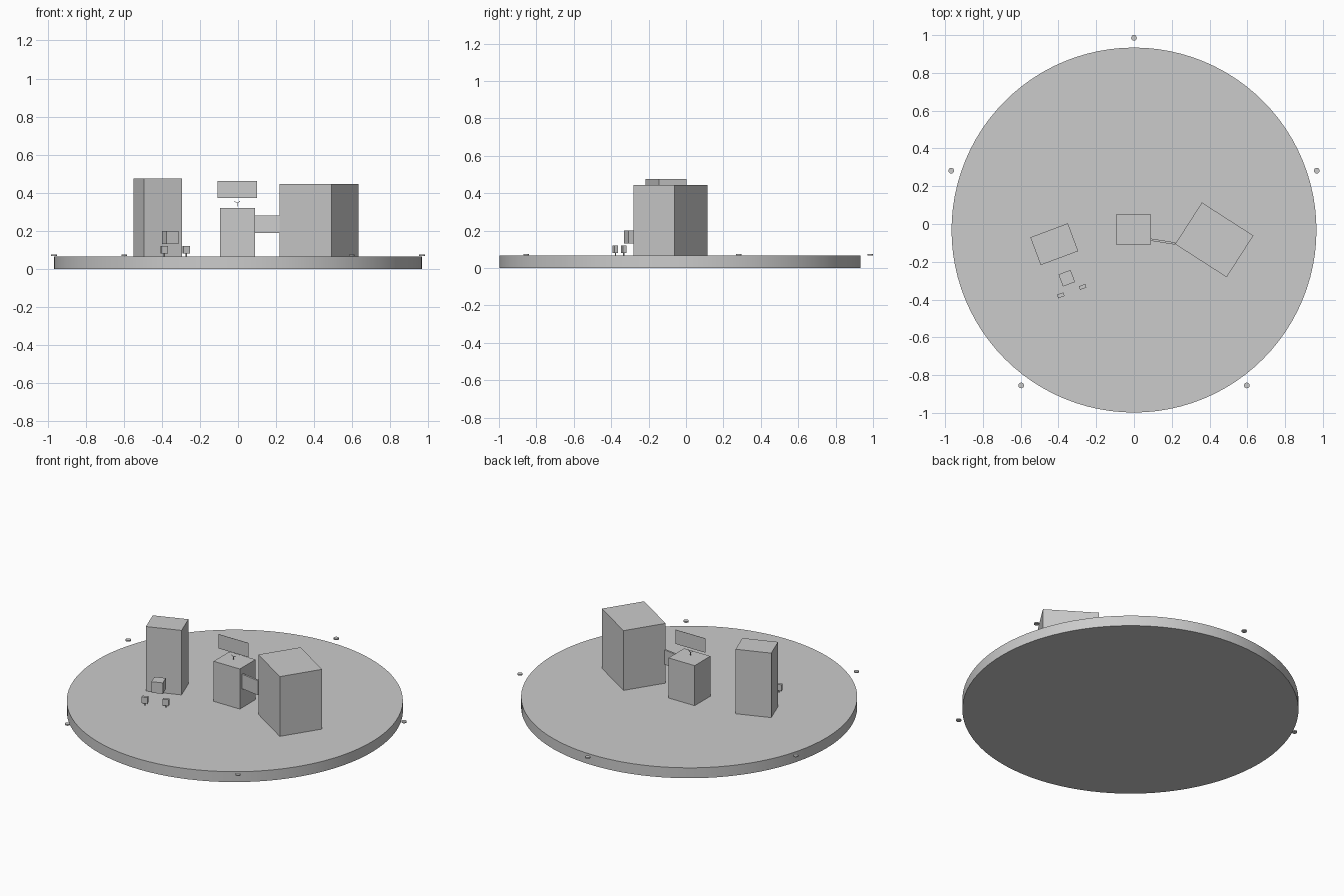
import bpy, math
from mathutils import Matrix, Vector

if "Cube" in bpy.data.objects:
    bpy.data.objects.remove(bpy.data.objects["Cube"])


def box(name, centre, size, z0, z1, turn=0.0):
    """Box from z0 to z1, turned about its vertical axis (degrees)."""
    bpy.ops.mesh.primitive_cube_add(size=1)
    ob = bpy.context.object
    ob.name = name
    ob.data.transform(Matrix.Diagonal((size[0], size[1], z1 - z0, 1)))
    ob.location = (centre[0], centre[1], (z0 + z1) / 2)
    ob.rotation_euler.z = math.radians(turn)
    return ob


def disc(name, centre, radius, z0, z1, sides):
    bpy.ops.mesh.primitive_cylinder_add(
        vertices=sides, radius=radius, depth=z1 - z0,
        location=(centre[0], centre[1], (z0 + z1) / 2))
    ob = bpy.context.object
    ob.name = name
    bpy.ops.object.shade_smooth_by_angle(angle=math.radians(30))
    return ob


CY = -0.032
TOP = 0.066

# Round base
disc("base", (0, CY), 0.966, 0, TOP, 96)

# Ring of five small markers just outside the base
for i in range(5):
    a = math.radians(90 + 72 * i)
    disc(f"marker_{i + 1}", (1.017 * math.cos(a), CY + 1.017 * math.sin(a)),
         0.015, 0.068, 0.076, 24)

# Main blocks
box("centre_block", (-0.003, -0.03), (0.184, 0.158), TOP, 0.32)
box("large_block", (0.425, -0.084), (0.324, 0.262), TOP, 0.445, -32.7)
box("tall_block", (-0.422, -0.107), (0.212, 0.157), TOP, 0.475, 20.5)

# Thin panel linking the centre and large blocks
box("link_panel", (0.152, -0.093), (0.134, 0.012), 0.188, 0.28, -9)

# Floating upright sign, with a tiny three-armed ornament below it
box("sign", (-0.004, -0.04), (0.21, 0.002), 0.372, 0.462)
for i in range(3):
    a = math.radians(30 + 120 * i)
    arm = box(f"ornament_arm_{i + 1}",
              (-0.004 + 0.009 * math.cos(a), -0.04), (0.018, 0.002), 0, 0.003)
    arm.location.z = 0.346 + 0.009 * math.sin(a)
    arm.rotation_euler.y = -a

# Small block with two little blocks in front, on short thin stems
box("small_block", (-0.356, -0.287), (0.068, 0.068), 0.13, 0.2, 20.5)
for i, (x, y) in enumerate([(-0.388, -0.378), (-0.272, -0.333)], 1):
    box(f"little_block_{i}", (x, y), (0.036, 0.02), 0.081, 0.12, 20.5)
    box(f"little_stem_{i}", (x, y), (0.006, 0.004), TOP, 0.081, 20.5)
